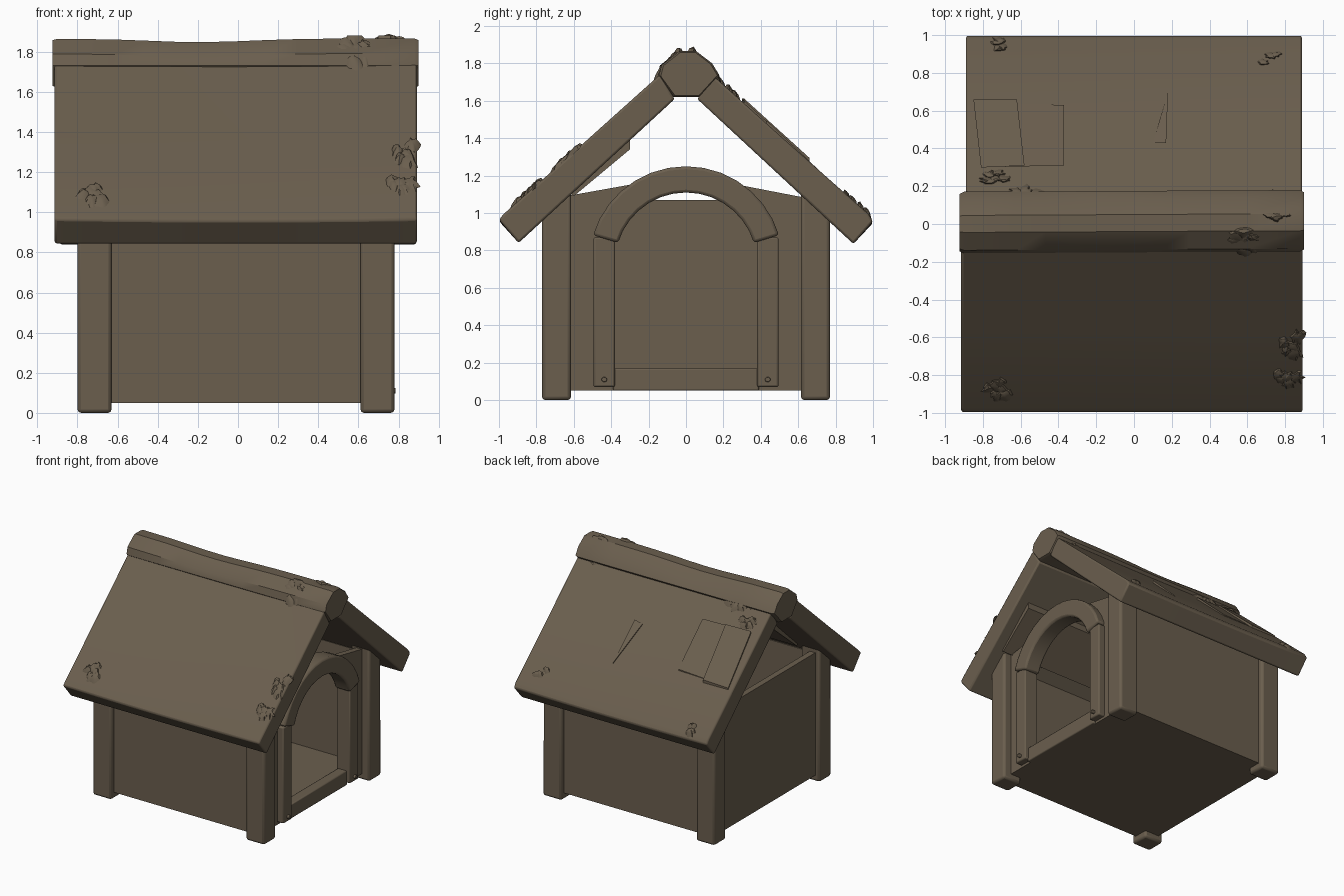
import bpy, bmesh, math, random
from mathutils import Vector

if "Cube" in bpy.data.objects:
    bpy.data.objects.remove(bpy.data.objects["Cube"])

random.seed(4)
wood = bpy.data.materials.new("weathered brown")
wood.diffuse_color = (0.145, 0.113, 0.076, 1)
wood.use_nodes = True
wood.node_tree.nodes["Principled BSDF"].inputs["Base Color"].default_value = wood.diffuse_color


def finish(name, bm, bevel=0.0):
    bmesh.ops.recalc_face_normals(bm, faces=bm.faces)
    me = bpy.data.meshes.new(name)
    bm.to_mesh(me)
    bm.free()
    me.materials.append(wood)
    ob = bpy.data.objects.new(name, me)
    bpy.context.collection.objects.link(ob)
    if bevel:
        m = ob.modifiers.new("bevel", 'BEVEL')
        m.width = bevel
        m.segments = 2
        m.limit_method = 'ANGLE'
        m.angle_limit = math.radians(35)
    bpy.ops.object.select_all(action='DESELECT')
    ob.select_set(True)
    bpy.context.view_layer.objects.active = ob
    bpy.ops.object.shade_smooth_by_angle(angle=math.radians(35))
    return ob


def loft(name, sections, bevel=0.0):
    """Skin a row of matching closed outlines and cap both ends."""
    bm = bmesh.new()
    rings = [[bm.verts.new(p) for p in s] for s in sections]
    for a, b in zip(rings, rings[1:]):
        for i in range(len(a)):
            j = (i + 1) % len(a)
            bm.faces.new((a[i], a[j], b[j], b[i]))
    bm.faces.new(rings[0])
    bm.faces.new(rings[-1])
    return finish(name, bm, bevel)


def prism(name, yz, x0, x1, bevel=0.0):
    return loft(name, [[(x, y, z) for y, z in yz] for x in (x0, x1)], bevel)


def box(name, x0, x1, y0, y1, z0, z1, bevel=0.0):
    return prism(name, [(y0, z0), (y1, z0), (y1, z1), (y0, z1)], x0, x1, bevel)


def arc(r, a0, a1, n, cz=0.73):
    return [(r * math.cos(math.radians(a0 + (a1 - a0) * i / n)),
             cz + r * math.sin(math.radians(a0 + (a1 - a0) * i / n))) for i in range(n + 1)]


def surf(y):
    """Height of the roof or ridge top at y."""
    a = abs(y)
    return max(1.74 - 0.894 * (a - 0.14), min(1.865, 1.865 - 1.15 * (a - 0.04)))


# corner posts with sloped tops
for s, side in ((-1, "near"), (1, "far")):
    for x0, x1, end in ((-0.80, -0.63, "back"), (0.61, 0.78, "door")):
        prism(f"{side}_{end}_post",
              [(s * 0.77, 0), (s * 0.615, 0), (s * 0.615, 1.12), (s * 0.77, 0.98)], x0, x1, 0.018)
    # long side walls
    box(f"{side}_side_wall", -0.75, 0.70, s * 0.68, s * 0.73, 0.05, 1.03)

# floor and back wall
box("floor", -0.75, 0.71, -0.72, 0.72, 0.05, 0.10)
box("back_wall", -0.76, -0.71, -0.7, 0.7, 0.05, 1.07)

# door wall with arched opening
prism("door_wall", [(0.7, 0.05), (0.7, 1.07), (0, 1.205), (-0.7, 1.08), (-0.7, 0.05), (-0.43, 0.05)]
      + arc(0.44, 168, 12, 16) + [(0.43, 0.05)], 0.66, 0.71)

# door frame: arch, legs, sill and nails
prism("door_arch", arc(0.52, 17, 163, 14) + arc(0.38, 163, 17, 14), 0.64, 0.78, 0.015)
for s, side in ((-1, "near"), (1, "far")):
    box(f"{side}_door_leg", 0.64, 0.765, s * 0.38, s * 0.495, 0.07, 0.87, 0.01)
    prism(f"{side}_nail", [(s * 0.437 + y, z) for y, z in arc(0.015, 0, 324, 9, 0.11)], 0.75, 0.785, 0.004)
box("door_sill", 0.65, 0.735, -0.39, 0.39, 0.05, 0.17, 0.008)


# roof panels, a little uneven along their length
def roof_panel(name, s, x0, x1, eave_drop):
    secs = []
    for i in range(7):
        t = i / 6
        d = 0.008 * math.sin(t * math.pi)
        x = x0 + (x1 - x0) * t
        secs.append([(x, s * 1.0, 0.965 - eave_drop - d), (x, s * 0.895, 0.84 - eave_drop / 2),
                     (x, s * 0.06, 1.61), (x, s * 0.14, 1.74 - d),
                     (x, s * 0.55, 1.372 - d), (x, s * 0.975, 0.995 - d)])
    return loft(name, secs, 0.012)


roof_panel("near_roof_panel", -1, -0.915, 0.893, 0.0)
roof_panel("far_roof_panel", 1, -0.89, 0.89, 0.01)

# sagging ridge beam
ridge = [(-0.15, 1.725), (-0.135, 1.785), (-0.04, 1.86), (0.05, 1.86),
         (0.135, 1.795), (0.175, 1.73), (0.07, 1.615), (-0.07, 1.615)]
secs = []
for i in range(13):
    t = i / 12
    sag = 0.018 * math.exp(-((t - 0.4) / 0.2) ** 2)
    k = 0.93 if i in (0, 12) else 1
    x = -0.925 + 1.825 * t
    if i == 1:
        x = -0.90
    if i == 11:
        x = 0.88
    secs.append([(x, y * k + 0.01 * (t - 0.5), 1.74 + (z - 1.74) * k + 0.006 - sag * (z > 1.75))
                 for y, z in ridge])
loft("ridge_beam", secs)

# board under the near roof slope
prism("under_roof_board", [(-0.64, 1.12), (-0.60, 1.09), (-0.30, 1.34), (-0.30, 1.42)], -0.6, 0.8)


# patch boards lying on the far slope: (x, y, lift above the roof)
def patch(name, corners):
    loft(name, [[(x, y, surf(y) - 0.03) for x, y, _ in corners],
                [(x, y, surf(y) + h) for x, y, h in corners]])


patch("patch_board", [(-0.85, 0.66, 0.012), (-0.62, 0.66, 0.02), (-0.58, 0.31, 0.025), (-0.81, 0.30, 0.015)])
patch("sunken_board", [(-0.80, 0.64, -0.006), (-0.37, 0.63, 0.003), (-0.37, 0.31, 0.014), (-0.80, 0.30, 0.01)])
patch("roof_splinter", [(0.18, 0.70, 0.0), (0.17, 0.43, 0.016), (0.10, 0.43, -0.001)])


# moss clumps: ragged flat lobes draped on the roof
def moss(name, cx, cy, rx, ry, count):
    bm = bmesh.new()
    for _ in range(count):
        a, d = random.uniform(0, 2 * math.pi), math.sqrt(random.random()) * 0.7
        px, py = cx + rx * d * math.cos(a), cy + ry * d * math.sin(a)
        r, n = random.uniform(0.35, 0.55), 14
        top = bm.verts.new((px, py, surf(py) + random.uniform(0.018, 0.03)))
        rings = []
        jag = [random.uniform(0.55, 1.15) for _ in range(n)]
        for f, h in ((0.6, 0.016), (1.0, -0.012)):
            ring = []
            for i in range(n):
                b = 2 * math.pi * i / n
                x = px + rx * r * f * jag[i] * math.cos(b)
                y = max(-1, min(1, py + ry * r * f * jag[i] * math.sin(b)))
                ring.append(bm.verts.new((x, y, surf(y) + h)))
            rings.append(ring)
        for i in range(n):
            j = (i + 1) % n
            bm.faces.new((top, rings[0][i], rings[0][j]))
            bm.faces.new((rings[0][i], rings[1][i], rings[1][j], rings[0][j]))
    finish(name, bm)


clumps = [(-0.74, -0.88, 0.12, 0.09, 6), (0.79, -0.80, 0.10, 0.10, 6), (0.83, -0.63, 0.09, 0.09, 5),
          (0.60, -0.10, 0.13, 0.08, 7), (0.75, 0.10, 0.12, 0.09, 7), (-0.61, 0.14, 0.13, 0.08, 6),
          (-0.74, 0.24, 0.13, 0.06, 6), (-0.75, 0.95, 0.09, 0.05, 4), (0.70, 0.89, 0.08, 0.05, 3)]
for i, c in enumerate(clumps):
    moss(f"moss_clump_{i + 1}", *c)
